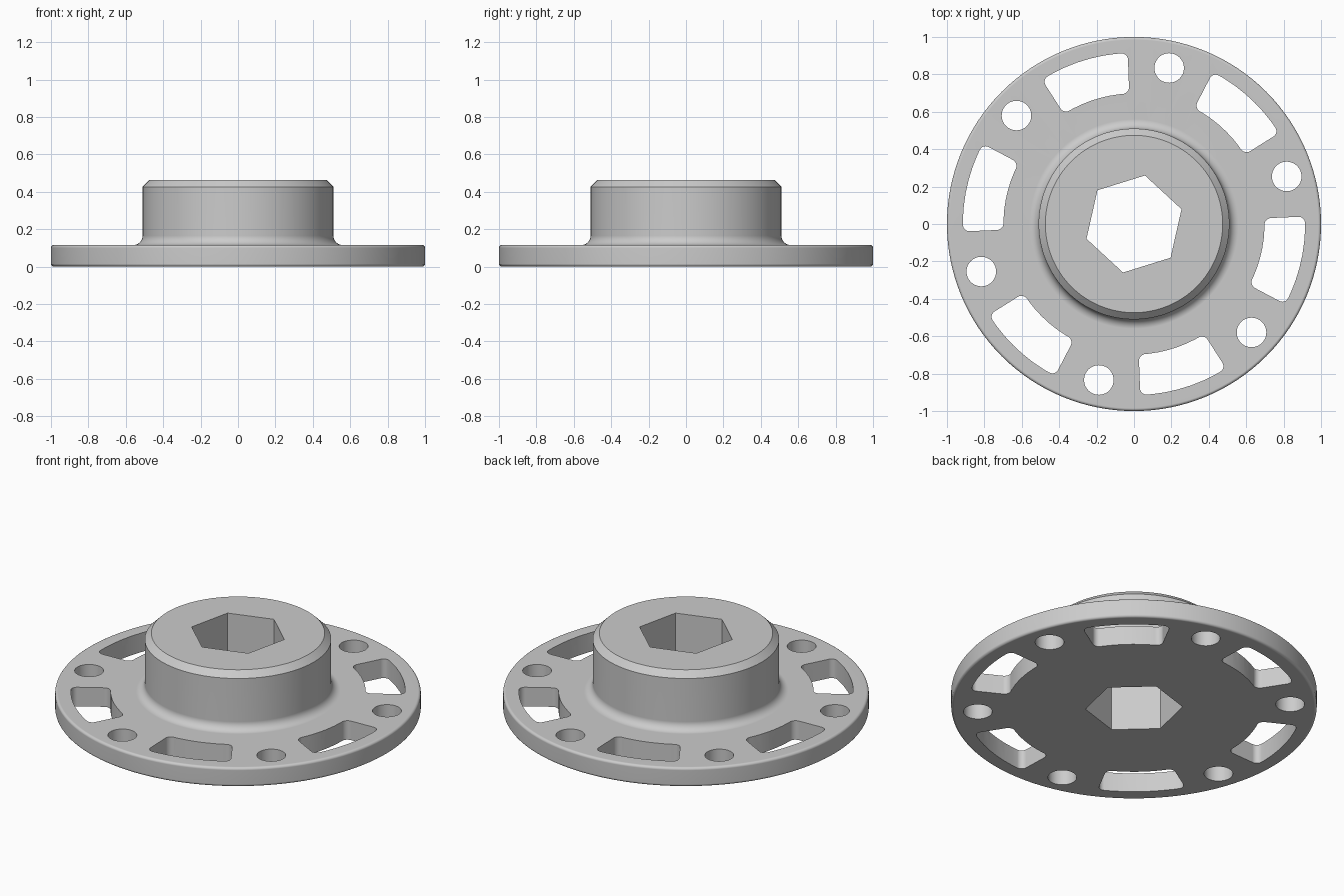
import bpy
import bmesh
from math import sin, cos, pi, radians

cube = bpy.data.objects.get("Cube")
if cube:
    bpy.data.objects.remove(cube, do_unlink=True)

SEGMENTS = 128
HEIGHT, PLATE_TOP = 0.462, 0.115
TURN = radians(17.3)     # rotation of the hex bore and bolt circle
STEP = pi / 3


def arc(cx, cz, r, start, end, steps):
    """Points along a circular arc, angles in degrees."""
    angles = [radians(start + (end - start) * i / steps) for i in range(steps + 1)]
    return [(cx + r * cos(a), cz + r * sin(a)) for a in angles]


def add_object(name, bm):
    bmesh.ops.recalc_face_normals(bm, faces=bm.faces)
    mesh = bpy.data.meshes.new(name)
    bm.to_mesh(mesh)
    bm.free()
    obj = bpy.data.objects.new(name, mesh)
    bpy.context.collection.objects.link(obj)
    return obj


def add_prism(bm, outline, corner_radius=0):
    """Closed vertical prism through the whole part, optionally with rounded corners."""
    low, high = -0.1, HEIGHT + 0.1
    bottom = [bm.verts.new((x, y, low)) for x, y in outline]
    top = [bm.verts.new((x, y, high)) for x, y in outline]
    bm.faces.new(bottom[::-1])
    bm.faces.new(top)
    n = len(outline)
    for i in range(n):
        j = (i + 1) % n
        bm.faces.new((bottom[i], bottom[j], top[j], top[i]))
    if corner_radius:
        corners = [bm.edges.get((bottom[i], top[i])) for i in (0, n // 2 - 1, n // 2, n - 1)]
        bmesh.ops.bevel(bm, geom=corners, offset=corner_radius, offset_type='OFFSET',
                        segments=6, profile=0.5, affect='EDGES', clamp_overlap=False)


# Flange and hub, turned from one profile
edge = 0.015
profile = (
    arc(1 - edge, edge, edge, -90, 0, 4)
    + arc(1 - edge, PLATE_TOP - edge, edge, 0, 90, 4)
    + arc(0.56, PLATE_TOP + 0.05, 0.05, 270, 180, 8)
    + [(0.51, HEIGHT - 0.036), (0.474, HEIGHT)]
)
bm = bmesh.new()
rings = [[bm.verts.new((r * cos(2 * pi * i / SEGMENTS), r * sin(2 * pi * i / SEGMENTS), z))
          for i in range(SEGMENTS)] for r, z in profile]
for lower, upper in zip(rings, rings[1:]):
    for i in range(SEGMENTS):
        j = (i + 1) % SEGMENTS
        bm.faces.new((lower[i], lower[j], upper[j], upper[i]))
bm.faces.new(rings[0][::-1])
bm.faces.new(rings[-1])
hub = add_object("flanged_hub", bm)

# Cutter: hex bore, six bolt holes and six curved slots
bm = bmesh.new()
add_prism(bm, arc(0, 0, 0.266, 17.3, 317.3, 5))
for k in range(6):
    angle = TURN + k * STEP
    add_prism(bm, arc(0.855 * cos(angle), 0.855 * sin(angle), 0.079, 0, 352.5, 47))
    middle = 47.3 + 60 * k
    slot = (arc(0, 0, 0.915, middle - 15.2, middle + 15.2, 1)
            and arc(0, 0, 0.915, middle - 15.2, middle + 15.2, 7)
            + arc(0, 0, 0.698, middle + 15.2, middle - 15.2, 7))
    add_prism(bm, slot, 0.035)
cutter = add_object("opening_cutter", bm)
cutter.hide_render = True

# Cut the openings, then drop the cutter
bpy.ops.object.select_all(action='DESELECT')
hub.select_set(True)
bpy.context.view_layer.objects.active = hub
cut = hub.modifiers.new("openings", 'BOOLEAN')
cut.operation = 'DIFFERENCE'
cut.solver = 'EXACT'
cut.object = cutter
bpy.ops.object.modifier_apply(modifier=cut.name)
bpy.data.objects.remove(cutter, do_unlink=True)

# Plain grey finish
grey = bpy.data.materials.new("grey")
grey.use_nodes = True
colour = (0.6, 0.6, 0.6, 1)
grey.diffuse_color = colour
grey.node_tree.nodes["Principled BSDF"].inputs["Base Color"].default_value = colour
hub.data.materials.clear()
hub.data.materials.append(grey)

# Smooth curved walls while keeping machined edges crisp
bpy.ops.object.shade_smooth_by_angle(angle=radians(30))
normals = hub.modifiers.new("flat_face_normals", 'WEIGHTED_NORMAL')
normals.keep_sharp = True
